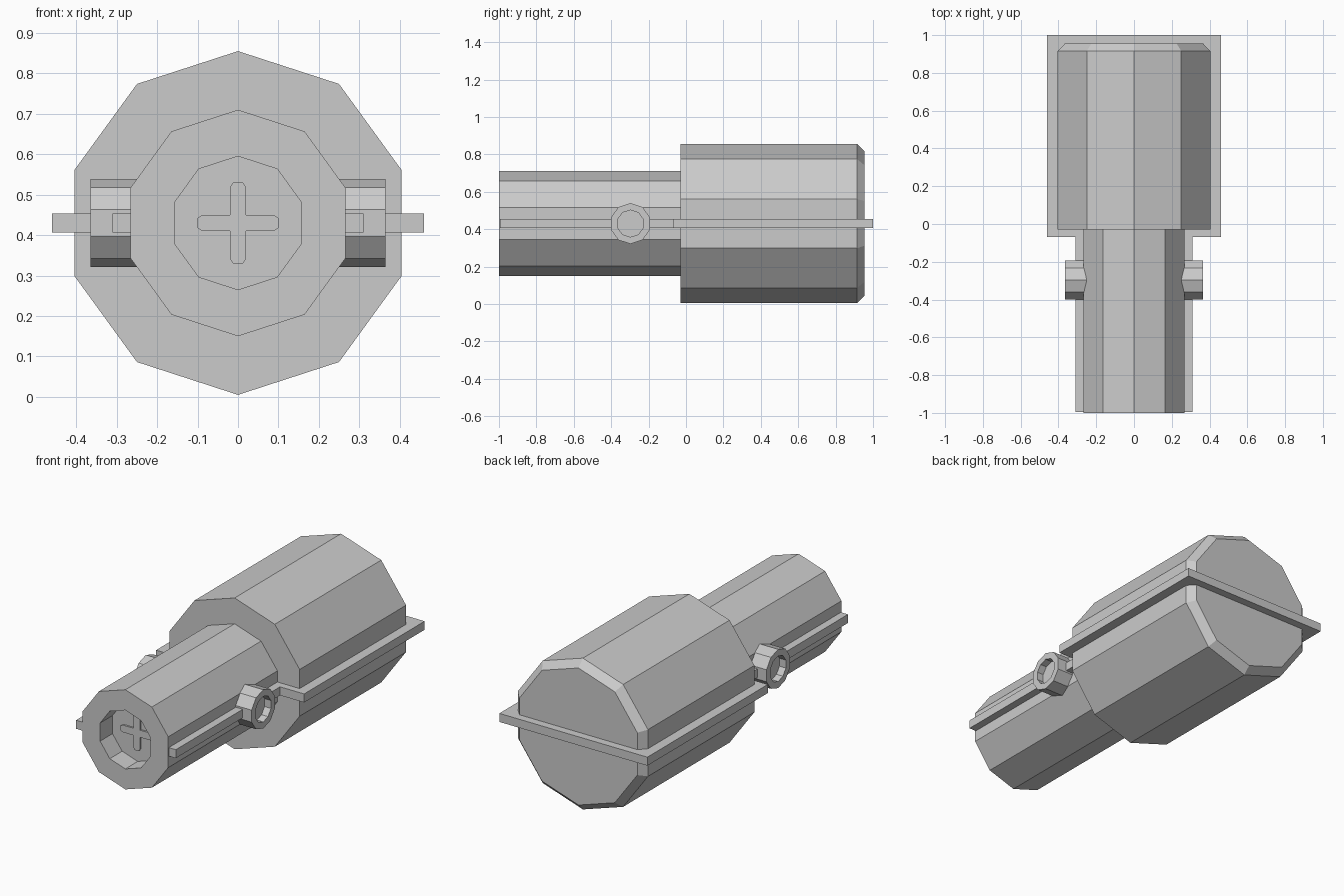
import bpy, bmesh, math
from mathutils import Vector, Matrix

if "Cube" in bpy.data.objects:
    bpy.data.objects.remove(bpy.data.objects["Cube"])

SIDES = 10
AXIS_Z = 0.43
grey = bpy.data.materials.new("plain grey")
grey.use_nodes = True
colour = (0.6, 0.6, 0.6, 1)
grey.diffuse_color = colour
grey.node_tree.nodes["Principled BSDF"].inputs["Base Color"].default_value = colour


def finish(name, bm):
    bmesh.ops.recalc_face_normals(bm, faces=bm.faces)
    mesh = bpy.data.meshes.new(name)
    bm.to_mesh(mesh)
    bm.free()
    mesh.materials.append(grey)
    obj = bpy.data.objects.new(name, mesh)
    bpy.context.collection.objects.link(obj)
    return obj


def turned(name, profile, place):
    """Ten-sided turned part; profile holds (radius, distance along axis)."""
    bm = bmesh.new()
    rings = []
    for radius, along in profile:
        ring = []
        for i in range(SIDES):
            a = math.tau * i / SIDES
            ring.append(bm.verts.new(place(radius * math.sin(a), along, radius * math.cos(a))))
        rings.append(ring)
    for low, high in zip(rings, rings[1:]):
        for i in range(SIDES):
            j = (i + 1) % SIDES
            bm.faces.new((low[i], low[j], high[j], high[i]))
    bm.faces.new(rings[0])
    bm.faces.new(rings[-1])
    return finish(name, bm)


def box(name, low, high):
    low, high = Vector(low), Vector(high)
    bm = bmesh.new()
    bmesh.ops.create_cube(bm, size=1, matrix=Matrix.Translation((low + high) / 2)
                          @ Matrix.Diagonal((*(high - low), 1)))
    return finish(name, bm)


# Stepped body: socket floor, narrow barrel, wide barrel, chamfered rear
turned("stepped_body",
       [(0.165, -0.89), (0.165, -1), (0.28, -1), (0.28, -0.03),
        (0.425, -0.03), (0.425, 0.915), (0.385, 0.955)],
       lambda u, along, w: (u, along, AXIS_Z + w))

# Cross in the socket
bm = bmesh.new()
outline = []
for quarter in range(4):
    turn = Matrix.Rotation(-quarter * math.pi / 2, 2)
    for p in ((-0.02, 0.02), (-0.02, 0.088), (-0.012, 0.1), (0.012, 0.1), (0.02, 0.088)):
        x, z = turn @ Vector(p)
        outline.append(bm.verts.new((x, -0.9, AXIS_Z + z)))
face = bm.faces.new(outline)
extruded = bmesh.ops.extrude_face_region(bm, geom=[face])
bmesh.ops.translate(bm, vec=(0, 0.015, 0),
                    verts=[v for v in extruded["geom"] if isinstance(v, bmesh.types.BMVert)])
finish("socket_cross", bm)

# Seam flange around the wide barrel
Z0, Z1 = AXIS_Z - 0.024, AXIS_Z + 0.024
box("rear_flange", (-0.46, -0.03, Z0), (0.46, 1, Z1))

for side, s in (("left", 1), ("right", -1)):
    # Flange shoulder and narrow side rail
    for part, inner, outer, y0, y1 in (("flange_shoulder", 0.25, 0.46, -0.07, -0.03),
                                       ("side_rail", 0.25, 0.31, -0.995, -0.07)):
        xs = sorted((s * inner, s * outer))
        box(f"{side}_{part}", (xs[0], y0, Z0), (xs[1], y1, Z1))
    # Round lug with a shallow hole
    turned(f"{side}_lug", [(0.109, 0.24), (0.109, 0.365), (0.072, 0.365), (0.072, 0.325)],
           lambda u, along, w, s=s: (s * along, u - 0.297, AXIS_Z + w))
